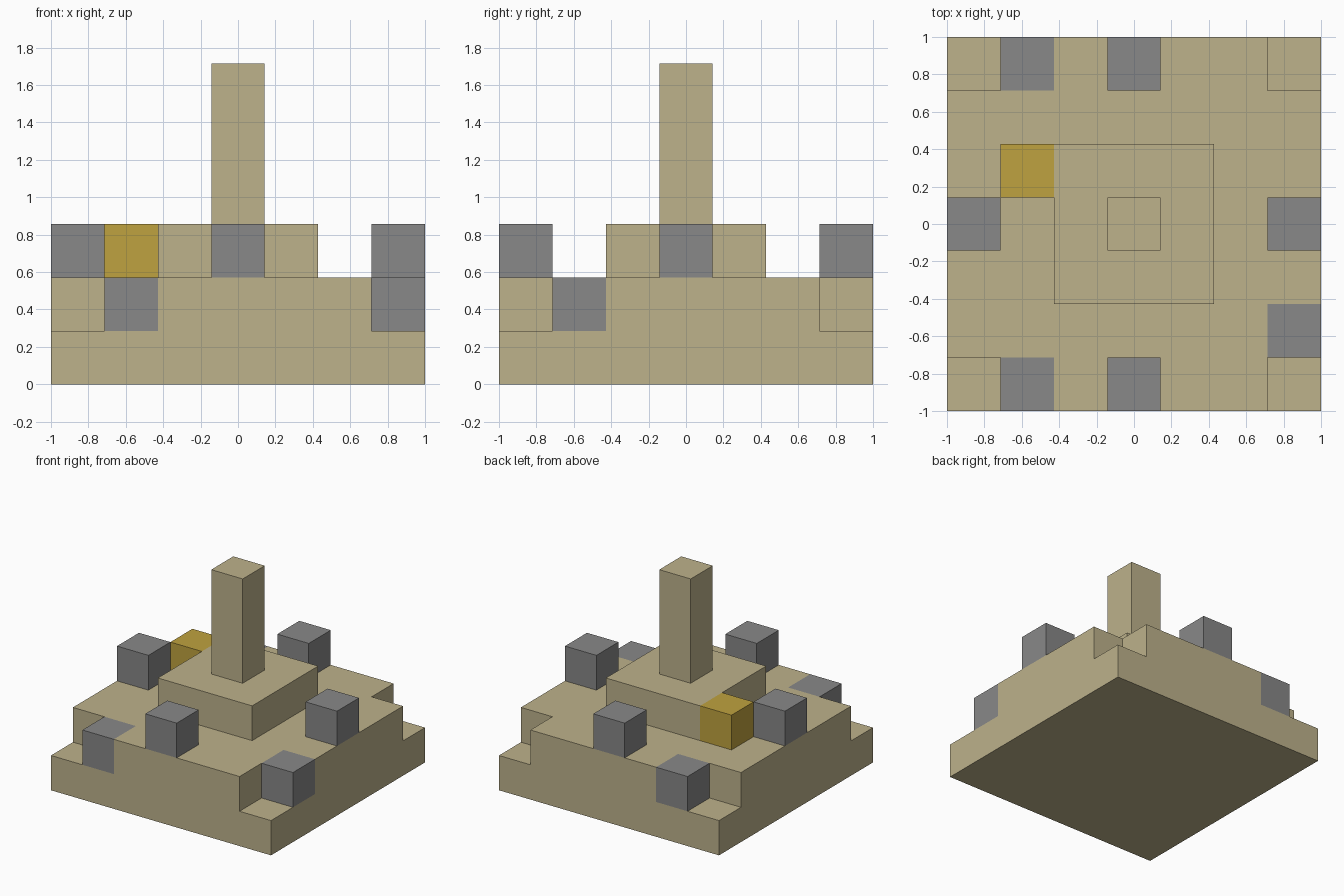
import bpy
import bmesh
from mathutils import Vector

cube = bpy.data.objects.get("Cube")
if cube:
    bpy.data.objects.remove(cube, do_unlink=True)

U = 2 / 7  # side of one block


def material(name, rgb):
    mat = bpy.data.materials.new(name)
    mat.use_nodes = True
    colour = (*rgb, 1)
    mat.diffuse_color = colour
    mat.node_tree.nodes["Principled BSDF"].inputs["Base Color"].default_value = colour
    return mat


SAND = material("sandstone", (0.51, 0.445, 0.26))
STONE = material("grey stone", (0.246, 0.246, 0.246))
GOLD = material("gold", (0.52, 0.36, 0.05))


def finish(name, bm, *mats):
    bmesh.ops.recalc_face_normals(bm, faces=bm.faces)
    mesh = bpy.data.meshes.new(name)
    bm.to_mesh(mesh)
    bm.free()
    for mat in mats:
        mesh.materials.append(mat)
    obj = bpy.data.objects.new(name, mesh)
    bpy.context.collection.objects.link(obj)
    return obj


def block(name, cell, size, mat):
    """Box centred on a grid cell; cell = (column, row, layer), size in blocks."""
    bm = bmesh.new()
    bmesh.ops.create_cube(bm, size=U)
    bmesh.ops.scale(bm, vec=size, verts=bm.verts)
    col, row, layer = cell
    bmesh.ops.translate(bm, vec=Vector((col, row, layer + size[2] / 2)) * U, verts=bm.verts)
    return finish(name, bm, mat)


def cell_of(point):
    return round(point.x / U), round(point.y / U)


# Base slab, central platform and pillar
block("base_slab", (0, 0, 0), (7, 7, 1), SAND)
block("platform", (0, 0, 2), (3, 3, 1), SAND)
block("pillar", (0, 0, 3), (1, 1, 3), SAND)

# Middle tier: a grid of blocks with the four corners left out
bm = bmesh.new()
bmesh.ops.create_grid(bm, x_segments=7, y_segments=7, size=1)
corners = [f for f in bm.faces if all(abs(c) == 3 for c in cell_of(f.calc_center_median()))]
bmesh.ops.delete(bm, geom=corners, context="FACES")
bmesh.ops.translate(bm, vec=(0, 0, U), verts=bm.verts)
raised = bmesh.ops.extrude_face_region(bm, geom=bm.faces[:])["geom"]
top = [v for v in raised if isinstance(v, bmesh.types.BMVert)]
bmesh.ops.translate(bm, vec=(0, 0, U), verts=top)
tier = finish("middle_tier", bm, SAND, STONE)

# Stones set into the tier: colour every face belonging to their cells
inset_stones = {(-2, -3), (-2, 3), (3, -2)}
for face in tier.data.polygons:
    inside = face.center - face.normal * U / 2
    face.material_index = int(cell_of(inside) in inset_stones)

# Stones standing at the middle of each side
for side, col, row in (("front", 0, -3), ("back", 0, 3), ("right", -3, 0), ("left", 3, 0)):
    block(side + "_stone", (col, row, 2), (1, 1, 1), STONE)

# Gold block beside the platform
block("gold_block", (-2, 1, 2), (1, 1, 1), GOLD)
